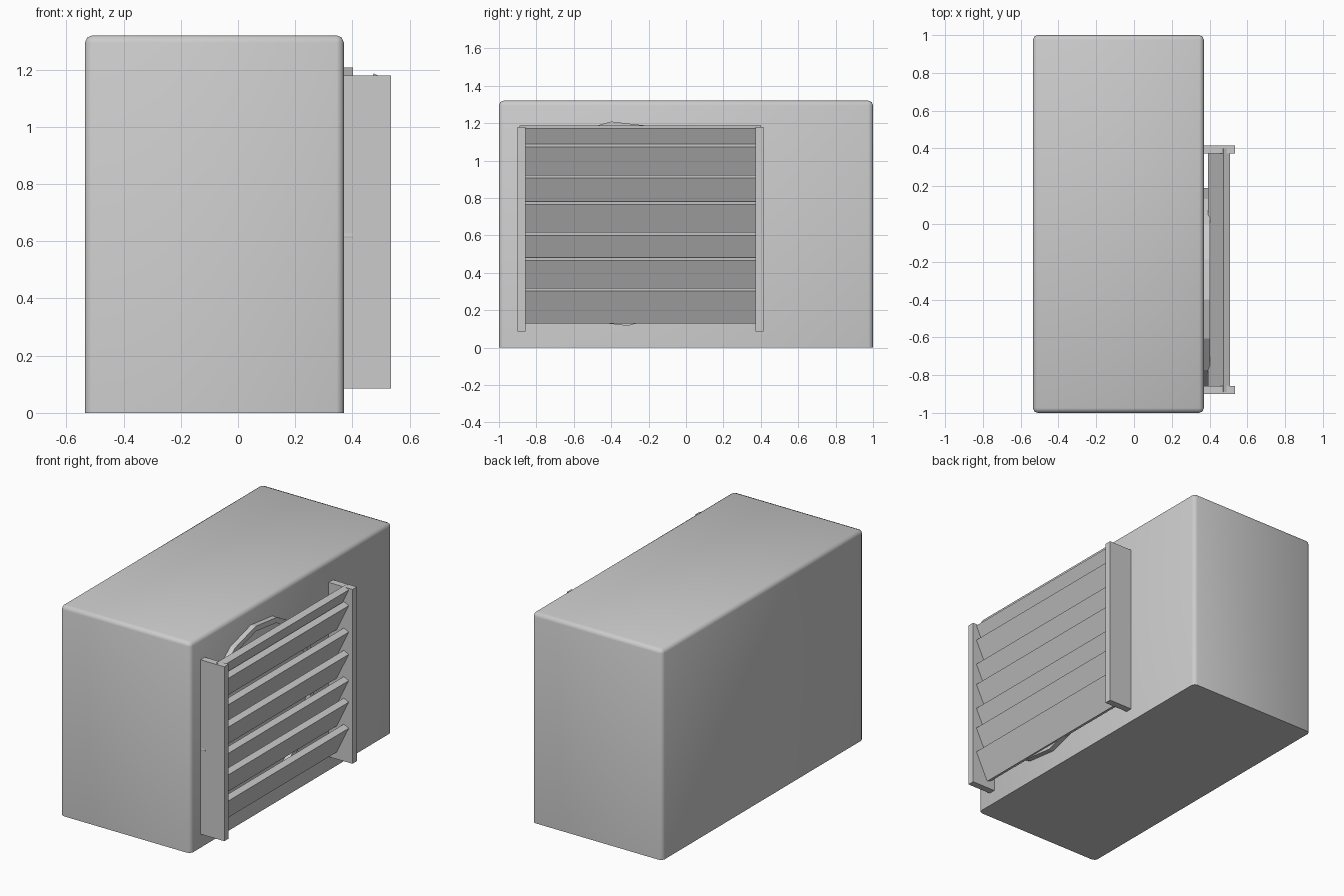
import bpy, bmesh, math
from mathutils import Matrix

if "Cube" in bpy.data.objects:
    bpy.data.objects.remove(bpy.data.objects["Cube"])

grey = bpy.data.materials.new("light grey")
grey.use_nodes = True
grey.diffuse_color = (0.6, 0.6, 0.6, 1)
grey.node_tree.nodes["Principled BSDF"].inputs["Base Color"].default_value = (0.6, 0.6, 0.6, 1)


def add_object(name, bm):
    mesh = bpy.data.meshes.new(name)
    bmesh.ops.recalc_face_normals(bm, faces=bm.faces)
    bm.to_mesh(mesh)
    bm.free()
    mesh.materials.append(grey)
    obj = bpy.data.objects.new(name, mesh)
    bpy.context.collection.objects.link(obj)
    return obj


def box_mesh(low, high):
    bm = bmesh.new()
    bmesh.ops.create_cube(bm, size=1)
    for v in bm.verts:
        v.co = [h if c > 0 else l for c, l, h in zip(v.co, low, high)]
    return bm


# Cabinet: every edge softened except around the base
bm = box_mesh((-0.535, -1, 0), (0.37, 1, 1.32))
edges = [e for e in bm.edges if any(v.co.z > 0.1 for v in e.verts)]
bmesh.ops.bevel(bm, geom=edges, offset=0.025, segments=2, profile=0.5, affect='EDGES')
cabinet = add_object("cabinet", bm)
bpy.context.view_layer.objects.active = cabinet
cabinet.select_set(True)
bpy.ops.object.shade_smooth_by_angle(angle=math.radians(50))
cabinet.select_set(False)

# Grille posts
for name, y in (("front_post", -0.9), ("back_post", 0.372)):
    add_object(name, box_mesh((0.36, y, 0.085), (0.535, y + 0.043, 1.18)))

# Slats: top edge leans outward
LENGTH, THICK, LEAN = 0.192, 0.038, math.radians(26)
for i, top in enumerate((1.187, 1.088, 0.922, 0.782, 0.617, 0.482, 0.318)):
    bm = box_mesh((0, -0.89, -LENGTH), (THICK, 0.4, 0))
    bm.transform(Matrix.Translation((0.475, 0, top)) @ Matrix.Rotation(LEAN, 4, 'Y'))
    add_object(f"slat_{i + 1}", bm)

# Fan ring: a low-sided hoop on the cabinet wall
SIDES, CENTRE_Y, CENTRE_Z = 16, -0.355, 0.662
bm = bmesh.new()
loops = []
for i in range(SIDES):
    a = math.radians(94.7) + math.tau * i / SIDES
    loops.append([bm.verts.new((x, CENTRE_Y + r * math.cos(a), CENTRE_Z + r * math.sin(a)))
                  for x, r in ((0.36, 0.548), (0.403, 0.548), (0.403, 0.515), (0.36, 0.515))])
for i in range(SIDES):
    a, b = loops[i - 1], loops[i]
    for j in range(4):
        bm.faces.new((a[j - 1], a[j], b[j], b[j - 1]))
add_object("fan_ring", bm)
